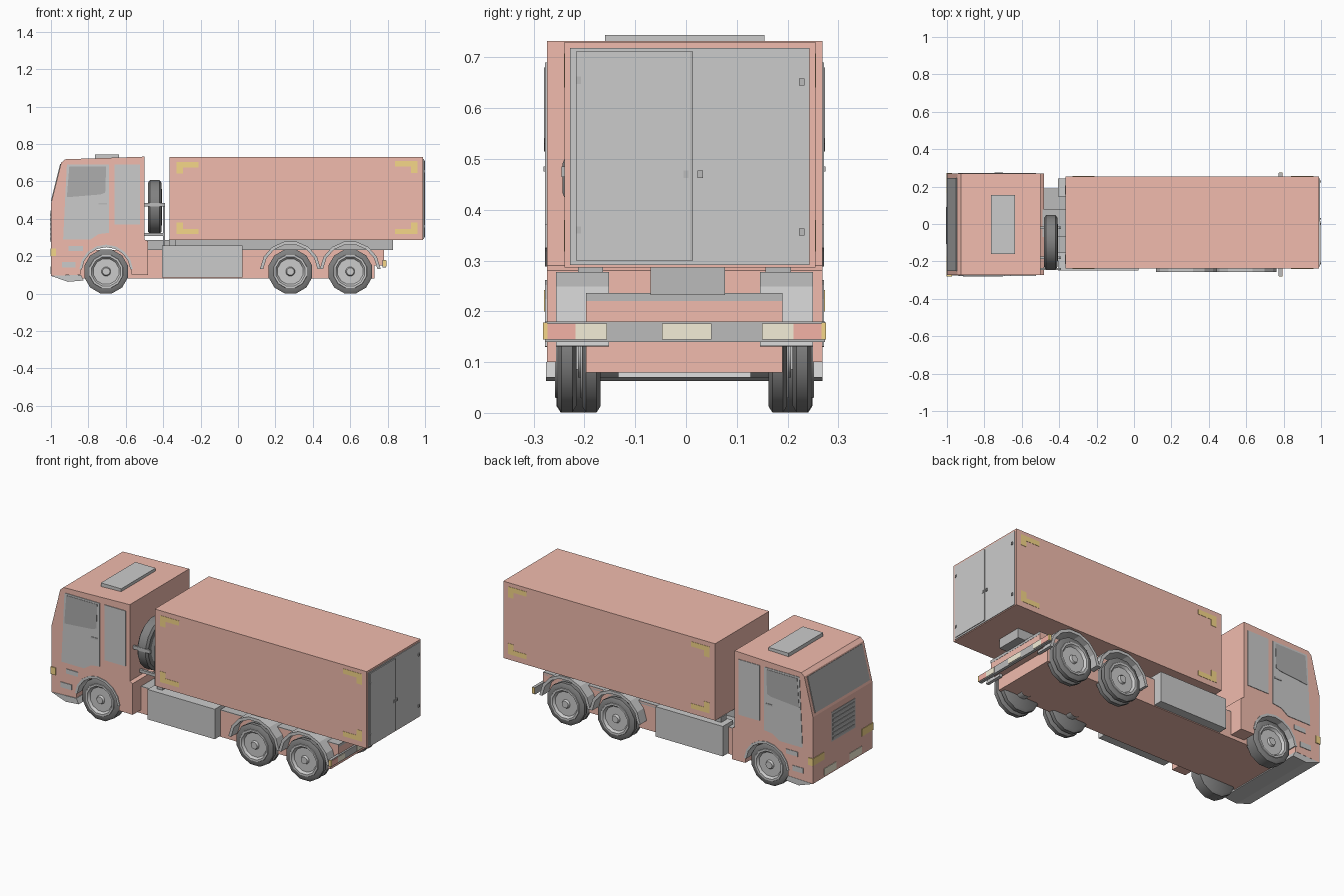
import bpy, bmesh
from math import sin, cos, pi, radians
from mathutils import Matrix, Vector

if "Cube" in bpy.data.objects:
    bpy.data.objects.remove(bpy.data.objects["Cube"])


def material(name, r, g, b):
    m = bpy.data.materials.new(name)
    m.diffuse_color = (r, g, b, 1)
    m.use_nodes = True
    m.node_tree.nodes["Principled BSDF"].inputs["Base Color"].default_value = m.diffuse_color
    return m


PAINT = material("paint", 0.88, 0.50, 0.42)
GLASS = material("dark_glass", 0.42, 0.42, 0.42)
STEEL = material("dark_steel", 0.5, 0.5, 0.5)
RUBBER = material("rubber", 0.22, 0.22, 0.22)
AMBER = material("amber", 0.92, 0.68, 0.25)
CREAM = material("lamp", 0.9, 0.85, 0.68)
RED = material("red_lamp", 0.9, 0.45, 0.38)
MID = -0.003          # centre plane of cab and chassis
CARGO_MID = 0.008     # centre plane of the cargo box


def finish(name, bm, mat):
    bmesh.ops.remove_doubles(bm, verts=bm.verts, dist=1e-5)
    bmesh.ops.recalc_face_normals(bm, faces=bm.faces)
    me = bpy.data.meshes.new(name)
    bm.to_mesh(me)
    bm.free()
    ob = bpy.data.objects.new(name, me)
    bpy.context.collection.objects.link(ob)
    if mat:
        me.materials.append(mat)
    return ob


def prism(name, pts, y0, y1, mat=None):
    """Side profile (x, z) extruded across y."""
    bm = bmesh.new()
    face = bm.faces.new([bm.verts.new((x, y0, z)) for x, z in pts])
    new = bmesh.ops.extrude_face_region(bm, geom=[face])["geom"]
    bmesh.ops.translate(bm, vec=(0, y1 - y0, 0),
                        verts=[v for v in new if isinstance(v, bmesh.types.BMVert)])
    return finish(name, bm, mat)


def box(name, x, y, z, mat=None):
    return prism(name, [(x[0], z[0]), (x[1], z[0]), (x[1], z[1]), (x[0], z[1])], *y, mat)


def pair(name, pts, inner, outer, mat=None, mid=MID):
    """Same profile on both sides of the truck."""
    for side, s in (("near", -1), ("far", 1)):
        prism(f"{name}_{side}", pts, mid + s * inner, mid + s * outer, mat)


def rect(x0, x1, z0, z1):
    return [(x0, z0), (x1, z0), (x1, z1), (x0, z1)]


def arc(cx, cz, r, a0, a1, n):
    return [(cx + r * cos(radians(a0 + (a1 - a0) * i / n)),
             cz + r * sin(radians(a0 + (a1 - a0) * i / n))) for i in range(n + 1)]


def lathe(name, profile, loc, axis, mat=None, n=12):
    """Revolve (radius, depth) points around an axis pointing outwards."""
    bm = bmesh.new()
    vs = [bm.verts.new((r * cos(pi / n), r * sin(pi / n), d)) for r, d in profile]
    es = [bm.edges.new(p) for p in zip(vs, vs[1:])]
    bmesh.ops.spin(bm, geom=vs + es, cent=(0, 0, 0), axis=(0, 0, 1), angle=2 * pi, steps=n)
    rot = Vector((0, 0, 1)).rotation_difference(Vector(axis)).to_matrix().to_4x4()
    bm.transform(Matrix.Translation(loc) @ rot)
    ob = finish(name, bm, mat)
    ob.data.shade_smooth()
    ob.data.set_sharp_from_angle(angle=radians(35))


def wheel(name, loc, axis, w, r=0.121):
    lathe(name + "_tyre", [(0.08, 0), (0.108, 0), (r, -0.008), (r, 0.008 - w), (0.108, -w), (0, -w)],
          loc, axis, RUBBER)
    lathe(name + "_rim", [(0.093, -0.001), (0.091, 0.003), (0.08, 0.003), (0.07, -0.01),
                          (0.025, -0.01), (0.02, 0.002), (0, 0.002)], loc, axis)


# Cab shell with wheel arch
prism("cab", [(-1, 0.095), (-1, 0.48), (-0.945, 0.70), (-0.925, 0.718), (-0.5, 0.732), (-0.5, 0.29),
              (-0.482, 0.28), (-0.482, 0.10)] + arc(-0.705, 0.118, 0.138, -7, 187, 9), -0.274, 0.269, PAINT)
prism("front_skirt", [(-1, 0.095), (-0.91, 0.063), (-0.825, 0.07), (-0.84, 0.10)], -0.276, 0.269)
box("roof_hatch", (-0.765, -0.635), (-0.16, 0.155), (0.722, 0.744))
pair("front_arch_lip", arc(-0.705, 0.118, 0.144, 5, 175, 8) + arc(-0.705, 0.118, 0.130, 175, 5, 8), 0.19, 0.275)

# Cab doors, windows and steps
pair("door", [(-0.935, 0.288), (-0.915, 0.69), (-0.69, 0.69), (-0.69, 0.325), (-0.745, 0.318), (-0.79, 0.288)],
     0.26, 0.275)
pair("door_window", [(-0.915, 0.515), (-0.902, 0.68), (-0.705, 0.68), (-0.71, 0.54), (-0.735, 0.53)],
     0.26, 0.277, GLASS)
pair("rear_cab_panel", rect(-0.66, -0.525, 0.37, 0.69), 0.26, 0.275)
pair("door_handle", rect(-0.745, -0.70, 0.475, 0.485), 0.26, 0.278, STEEL)
pair("upper_step", rect(-0.905, -0.83, 0.228, 0.254), 0.26, 0.275)
pair("lower_step", rect(-0.94, -0.87, 0.14, 0.17), 0.26, 0.275)

# Front face: windscreen, grille, lamps
prism("windscreen", [(-0.996, 0.495), (-0.947, 0.692), (-0.951, 0.694), (-1.0, 0.497)], -0.252, 0.247, GLASS)
box("grille", (-1.002, -0.98), (-0.115, 0.10), (0.275, 0.445), STEEL)
for i in range(6):
    z = 0.285 + i * 0.026
    box(f"grille_slat_{i + 1}", (-1.005, -0.99), (-0.107, 0.092), (z, z + 0.014), GLASS)
pair("turn_lamp", rect(-1.003, -0.972, 0.20, 0.242), 0.17, 0.277, AMBER)
pair("front_fog_lamp", rect(-1.003, -0.98, 0.105, 0.145), 0.06, 0.17, CREAM)

# Chassis
prism("chassis", [(-0.9, 0.08), (0.73, 0.08), (0.73, 0.15), (0.78, 0.15), (0.78, 0.232), (-0.9, 0.232)],
      -0.197, 0.19, PAINT)
box("chassis_deck", (-0.5, 0.781), (-0.197, 0.19), (0.22, 0.236), STEEL)
box("frame_rail", (-0.49, 0.83), (-0.07, 0.077), (0.232, 0.286), STEEL)
pair("side_tank", rect(-0.405, 0.025, 0.085, 0.258), 0.15, 0.245)
pair("box_mount", rect(-0.37, -0.335, 0.25, 0.288), 0.16, 0.21, STEEL)

# Wheels and rear mudguards
for s, side in ((-1, "near"), (1, "far")):
    wheel(f"front_wheel_{side}", (-0.705, MID + s * 0.252, 0.118), (0, s, 0), 0.075)
    for x, pos in ((0.28, "middle"), (0.60, "rear")):
        wheel(f"{pos}_outer_wheel_{side}", (x, MID + s * 0.25, 0.118), (0, s, 0), 0.037)
        wheel(f"{pos}_inner_wheel_{side}", (x, MID + s * 0.202, 0.118), (0, s, 0), 0.037)
        lathe(f"{pos}_hub_{side}", [(0.05, -0.12), (0.05, -0.04), (0, -0.04)],
              (x, MID + s * 0.25, 0.118), (0, s, 0), STEEL)
for x, pos in ((0.28, "middle"), (0.60, "rear")):
    pair(f"{pos}_mudguard", arc(x, 0.118, 0.163, 5, 175, 7) + arc(x, 0.118, 0.146, 175, 5, 7), 0.149, 0.253)

# Spare wheel and its rack behind the cab
lathe("spare_tyre", [(0.085, 0), (0.135, 0), (0.148, -0.01), (0.148, -0.06), (0.135, -0.07), (0, -0.07)],
      (-0.41, -0.098, 0.462), (1, 0, 0), RUBBER, 16)
lathe("spare_rim", [(0.11, 0.001), (0.085, 0.004), (0.075, -0.01), (0, -0.01)],
      (-0.41, -0.098, 0.462), (1, 0, 0), None, 16)
box("spare_rack_bar", (-0.5, -0.39), (-0.245, -0.235), (0.465, 0.485), STEEL)
for y in (-0.18, -0.02):
    box("spare_rack_foot", (-0.5, -0.39), (y - 0.007, y + 0.007), (0.308, 0.325), STEEL)
    box("spare_rack_post", (-0.402, -0.39), (y - 0.007, y + 0.007), (0.236, 0.485), STEEL)

# Cargo box with corner markings
box("cargo_box", (-0.365, 0.99), (CARGO_MID - 0.247, CARGO_MID + 0.247), (0.286, 0.73), PAINT)
for x, dx in ((-0.33, 1), (0.96, -1)):
    for z, dz in ((0.318, 1), (0.703, -1)):
        if dx < 0 and dz < 0:
            z = 0.708
        a, b = x + dx * 0.12, x + dx * 0.035
        pair("corner_mark", [(x, z), (a, z), (a, z + dz * 0.028), (b, z + dz * 0.028),
                             (b, z + dz * 0.062), (x, z + dz * 0.062)], 0.24, 0.2485, AMBER, CARGO_MID)

# Rear doors
box("rear_door_frame", (0.98, 0.994), (-0.228, 0.243), (0.291, 0.719))
box("rear_door_leaf", (0.98, 0.998), (-0.217, 0.008), (0.30, 0.712))
box("door_seal", (0.98, 0.999), (0.008, 0.014), (0.30, 0.712), STEEL)
for y, z in ((-0.212, 0.655), (-0.212, 0.36), (0.228, 0.652), (0.228, 0.356), (0, 0.47), (0.028, 0.47)):
    box("door_fitting", (0.985, 1.0), (y - 0.005, y + 0.005), (z - 0.007, z + 0.007), STEEL)

# Rear bumper and lamps
box("rear_bumper", (0.773, 0.79), (-0.278, 0.274), (0.14, 0.18), STEEL)
box("number_panel", (0.78, 0.793), (-0.047, 0.05), (0.145, 0.176), CREAM)
pair("rear_lamp", rect(0.78, 0.793, 0.145, 0.176), 0.153, 0.215, CREAM)
pair("brake_lamp", rect(0.78, 0.793, 0.145, 0.176), 0.215, 0.27, RED)
pair("side_marker", rect(0.775, 0.793, 0.145, 0.178), 0.27, 0.279, AMBER)
